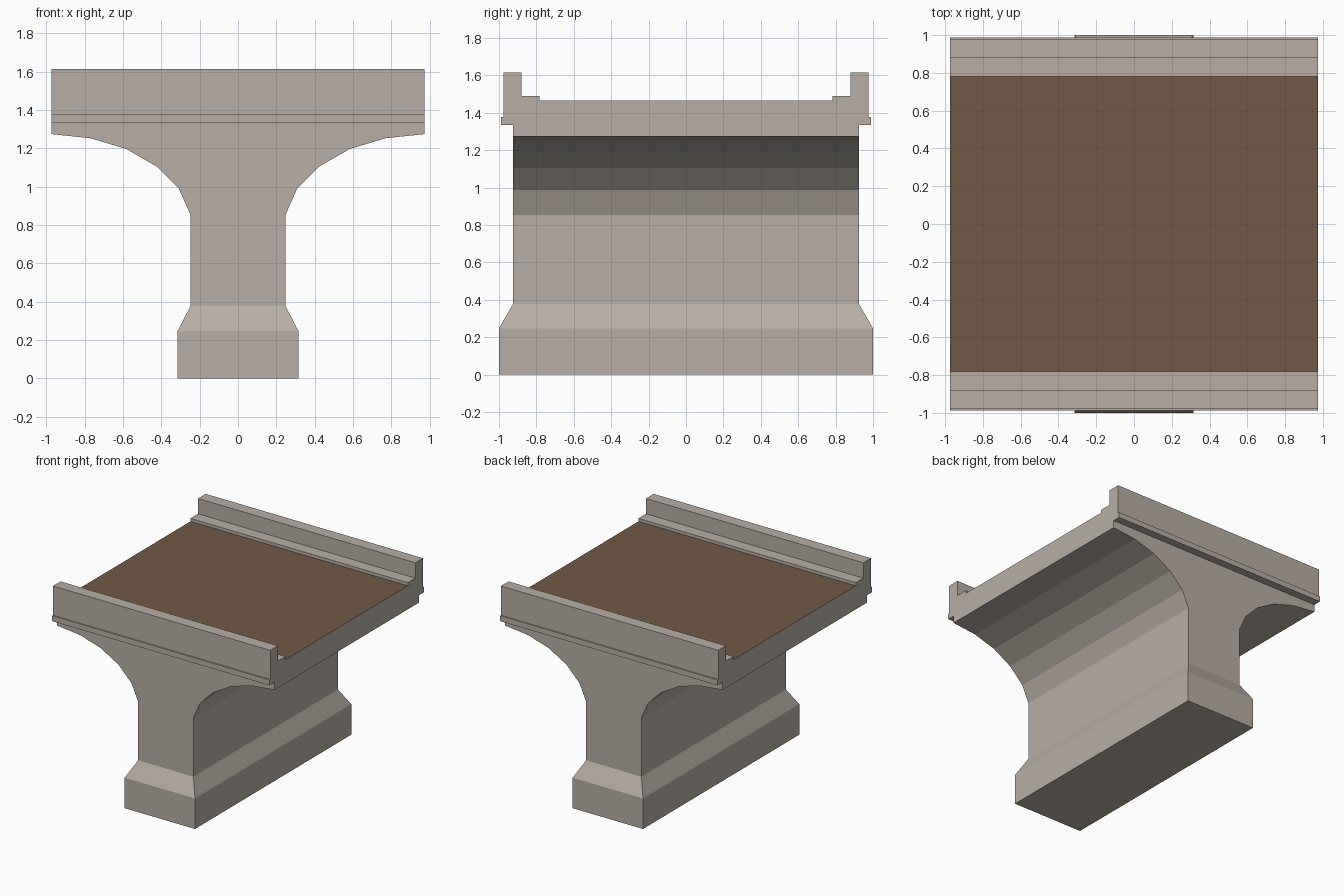
import bpy, bmesh

if "Cube" in bpy.data.objects:
    bpy.data.objects.remove(bpy.data.objects["Cube"])


def material(name, rgb):
    m = bpy.data.materials.new(name)
    m.diffuse_color = (*rgb, 1)
    m.use_nodes = True
    m.node_tree.nodes["Principled BSDF"].inputs["Base Color"].default_value = m.diffuse_color
    return m


stone = material("pale_stone", (0.48, 0.43, 0.375))
earth = material("brown_roadway", (0.163, 0.099, 0.06))

HALF_LEN = 0.974      # half length of the span along x
HALF_WID = 0.925      # half width of the pier and arches along y
FOOT_Z, JOIN_Z, ROAD_Z = 0.377, 1.334, 1.465


def loft(name, rings, open_z=(), mats=(stone,)):
    """Skin closed rings, cap both ends, drop hidden flat faces at joints."""
    bm = bmesh.new()
    loops = [[bm.verts.new(p) for p in ring] for ring in rings]
    n = len(loops[0])
    for a, b in zip(loops, loops[1:]):
        for i in range(n):
            j = (i + 1) % n
            bm.faces.new((a[i], a[j], b[j], b[i]))
    bm.faces.new(loops[0])
    bm.faces.new(loops[-1])
    bmesh.ops.recalc_face_normals(bm, faces=bm.faces)
    hidden = [f for f in bm.faces if any(
        all(abs(v.co.z - z) < 1e-4 and abs(v.co.y) < HALF_WID + 1e-3
            for v in f.verts) for z in open_z)]
    bmesh.ops.delete(bm, geom=hidden, context='FACES')
    # roadway is the lowest upward facing strip of the deck
    if len(mats) > 1:
        for f in bm.faces:
            if all(abs(v.co.z - ROAD_Z) < 1e-4 for v in f.verts):
                f.material_index = 1
    mesh = bpy.data.meshes.new(name)
    bm.to_mesh(mesh)
    bm.free()
    for m in mats:
        mesh.materials.append(m)
    ob = bpy.data.objects.new(name, mesh)
    bpy.context.collection.objects.link(ob)
    return ob


def mirrored(half):
    return half + [(-a, z) for a, z in reversed(half)]


# Pier footing: block with a sloped shoulder
footing = [(0.315, 1.0, 0), (0.315, 1.0, 0.247), (0.248, HALF_WID, FOOT_Z)]
loft("pier_footing",
     [[(x, -y, z), (x, y, z), (-x, y, z), (-x, -y, z)] for x, y, z in footing],
     open_z=(FOOT_Z,))

# Pier shaft flaring into two half arches
arch = mirrored([(0.248, FOOT_Z), (0.248, 0.853), (0.308, 0.988),
                 (0.425, 1.105), (0.582, 1.196), (0.768, 1.252),
                 (HALF_LEN, 1.274), (HALF_LEN, JOIN_Z)])
loft("pier_and_arches",
     [[(x, y, z) for x, z in arch] for y in (-HALF_WID, HALF_WID)],
     open_z=(FOOT_Z, JOIN_Z))

# Deck with string course, parapets, kerbs and roadway
deck = mirrored([(HALF_WID, JOIN_Z), (0.988, JOIN_Z), (0.988, 1.378),
                 (0.977, 1.378), (0.977, 1.614), (0.879, 1.614),
                 (0.879, 1.49), (0.782, 1.49), (0.782, ROAD_Z)])
loft("deck_and_parapets",
     [[(x, y, z) for y, z in deck] for x in (-HALF_LEN, HALF_LEN)],
     open_z=(JOIN_Z,), mats=(stone, earth))
